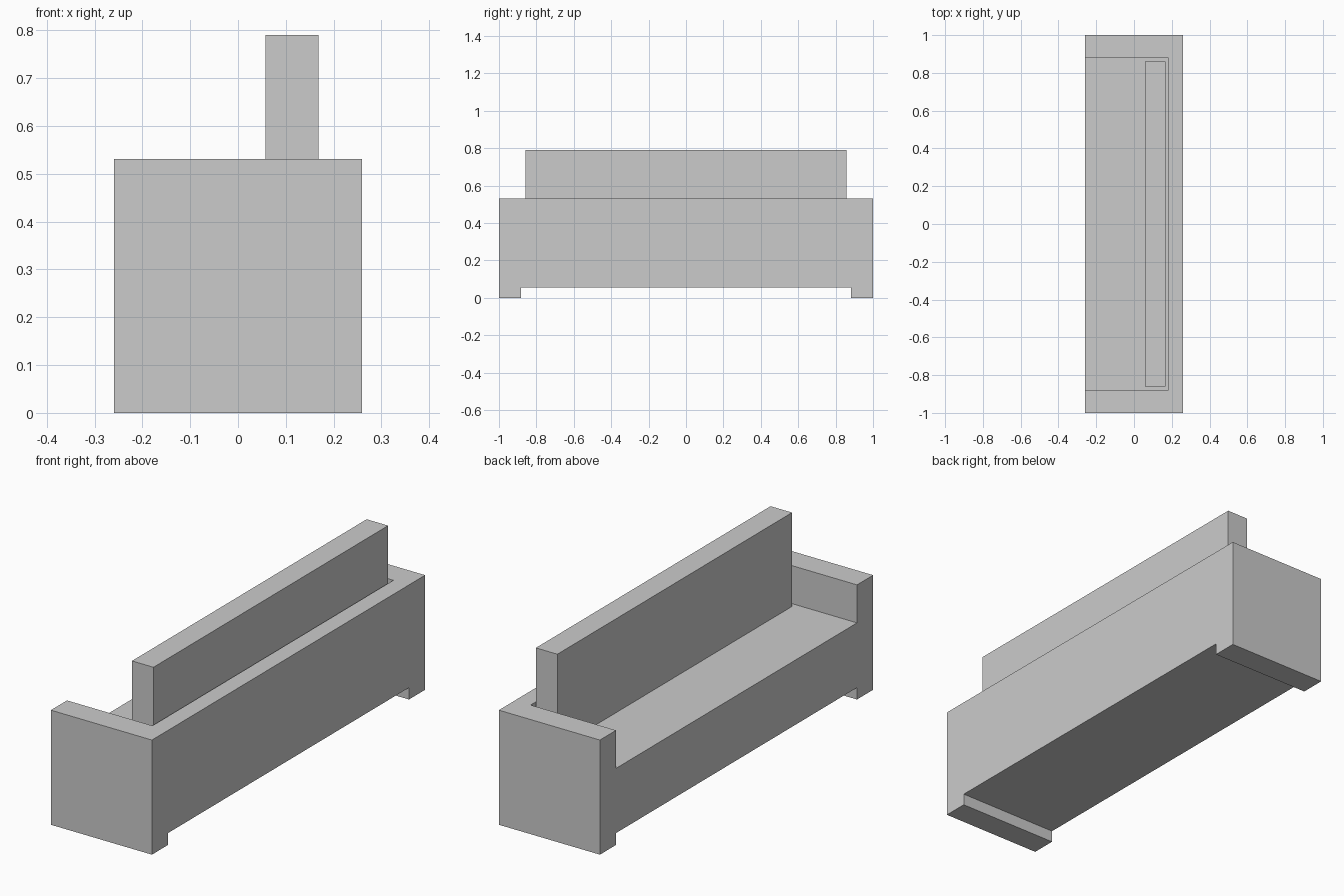
import bpy
from mathutils import Vector

if "Cube" in bpy.data.objects:
    bpy.data.objects.remove(bpy.data.objects["Cube"])


def box(name, lo, hi):
    """Axis-aligned box between two corners."""
    lo, hi = Vector(lo), Vector(hi)
    bpy.ops.mesh.primitive_cube_add(size=1, location=(lo + hi) / 2)
    ob = bpy.context.object
    ob.name = name
    ob.scale = hi - lo
    bpy.ops.object.transform_apply(location=True, rotation=False, scale=True)
    return ob


def carve(target, cutter):
    """Subtract the cutter from the target, then remove it."""
    cutter.hide_render = True
    mod = target.modifiers.new("carve", 'BOOLEAN')
    mod.operation = 'DIFFERENCE'
    mod.solver = 'EXACT'
    mod.object = cutter
    bpy.context.view_layer.objects.active = target
    bpy.ops.object.modifier_apply(modifier=mod.name)
    bpy.data.objects.remove(cutter)


DEPTH = 0.259      # half depth of the sofa
ARM = 0.882        # inner face of the arms
SEAT = 0.355       # seat height

# One-piece frame: arms, seat and back panel
frame = box("sofa_frame", (-DEPTH, -1, 0), (DEPTH, 1, 0.531))

# Seat well, open at the front
carve(frame, box("seat_well", (-0.5, -ARM, SEAT), (0.179, ARM, 1)))

# Floor gap, leaving the arms as runners
carve(frame, box("floor_gap", (-0.5, -ARM, -0.5), (0.5, ARM, 0.055)))

# Tall back cushion standing on the seat
box("back_cushion", (0.058, -0.859, SEAT), (0.168, 0.859, 0.79))
